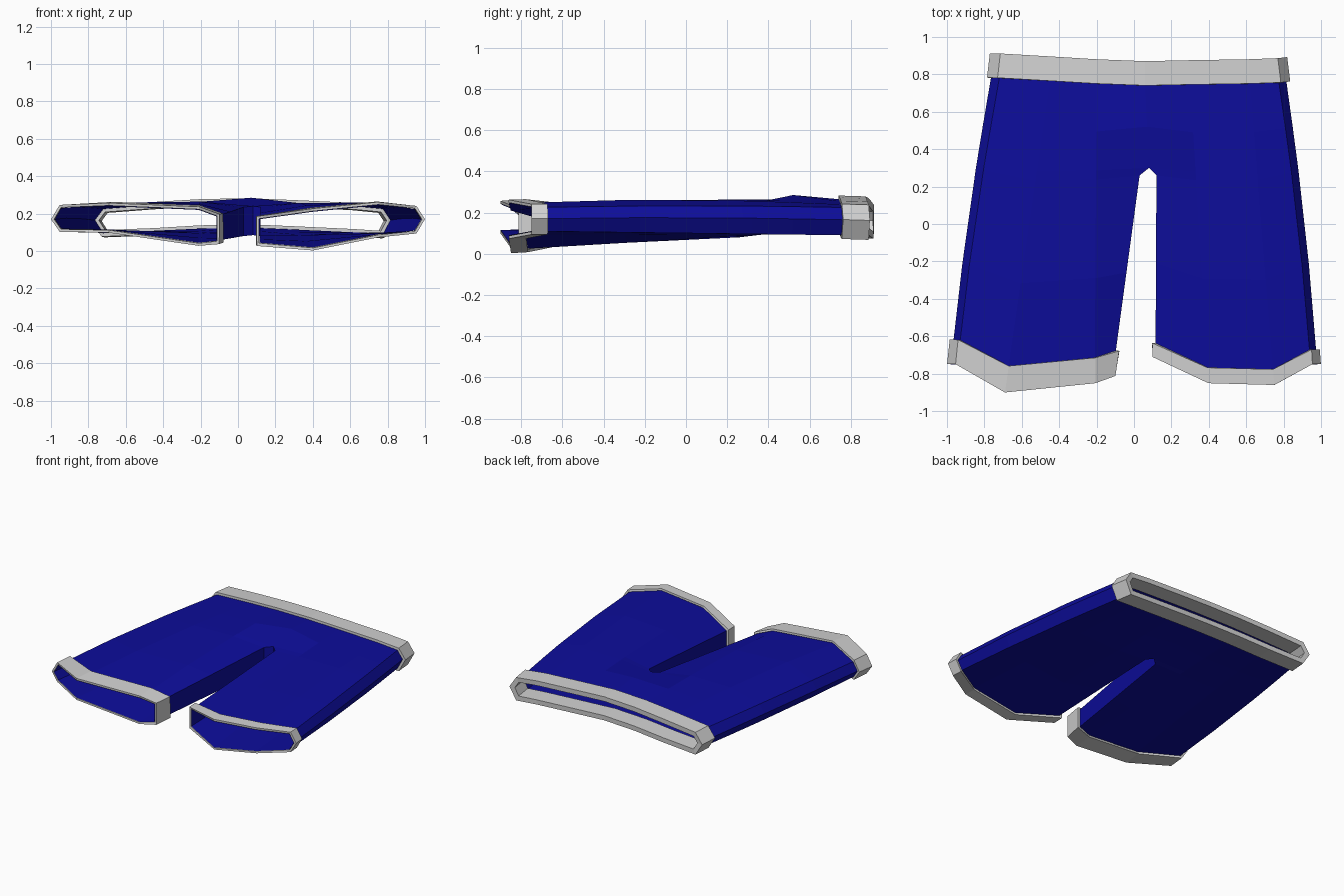
import bpy, bmesh
from math import sin, pi
from mathutils import Vector

cube = bpy.data.objects.get("Cube")
if cube:
    bpy.data.objects.remove(cube, do_unlink=True)


def material(name, rgb):
    m = bpy.data.materials.new(name)
    m.use_nodes = True
    m.diffuse_color = (*rgb, 1)
    m.node_tree.nodes["Principled BSDF"].inputs["Base Color"].default_value = (*rgb, 1)
    return m


BLUE = material("royal blue cloth", (0.004, 0.004, 0.33))
GREY = material("light grey trim", (0.64, 0.64, 0.64))

# Columns run from the outer seam to the inner seam: x, y, top z, bottom z
WAIST_MID = Vector((0.06, 0.74, 0.265, 0.125))
HEM = {
    "right": [(-.98, -.75, .17, .17), (-.945, -.75, .23, .12), (-.69, -.90, .24, .115),
              (-.21, -.85, .22, .045), (-.115, -.81, .185, .055)],
    "left": [(.98, -.75, .17, .17), (.945, -.75, .225, .11), (.75, -.86, .245, .09),
             (.40, -.85, .21, .02), (.115, -.71, .17, .045)],
}
WAIST = {
    "right": [(-.765, .78, .165, .165), (-.72, .78, .225, .095), (-.45, .765, .245, .105),
              (-.2, .75, .26, .12), WAIST_MID],
    "left": [(.815, .76, .165, .165), (.775, .755, .225, .09), (.62, .75, .24, .10),
             (.3, .745, .255, .115), WAIST_MID],
}
CROTCH_X = {"right": 0.03, "left": 0.12}
T_SIDE, T_CROTCH, T_SEAT = 0.68, 0.71, 0.84


def row(side, t):
    """Columns of one leg at fraction t from hem to waist."""
    cols = []
    for h, w in zip(HEM[side][:-1], WAIST[side][:-1]):
        p = Vector(h).lerp(Vector(w), t)
        p[2] += 0.02 * sin(pi * t)
        cols.append(p)
    sign = -1 if side == "right" else 1
    for p in cols[:2]:
        p[0] += sign * 0.015 * sin(pi * t)
        p[2] -= 0.012 * sin(pi * t)
    # The inner seam follows the leg opening up to the crotch, then the centre line
    knots = [(0, Vector(HEM[side][-1])),
             (T_SIDE, Vector((CROTCH_X[side], 0.26, 0.235, 0.08))),
             (T_CROTCH, Vector((0.08, 0.30, 0.24, 0.085))),
             (T_SEAT, Vector((0.07, 0.52, 0.285, 0.11))),
             (1, WAIST_MID)]
    for (t0, a), (t1, b) in zip(knots, knots[1:]):
        if t <= t1:
            cols.append(a.lerp(b, (t - t0) / (t1 - t0)))
            break
    return cols


def section(cols):
    """Points over the top to the outer seam and back underneath."""
    top = [Vector((p[0], p[1], p[2])) for p in reversed(cols)]
    under = [Vector((p[0], p[1], p[3])) for p in cols[1:]]
    return top + under


def loft(bm, rings, closed):
    """Join rings with quads; closed tells whether each span wraps around."""
    verts = [[bm.verts.new(p) for p in r] for r in rings]
    n = len(rings[0])
    for a, b, wrap in zip(verts, verts[1:], closed):
        for i in range(n if wrap else n - 1):
            j = (i + 1) % n
            bm.faces.new((a[i], a[j], b[j], b[i]))


def finish(bm, name, mat, lift=0):
    bmesh.ops.remove_doubles(bm, verts=bm.verts, dist=0.0005)
    bmesh.ops.recalc_face_normals(bm, faces=bm.faces)
    mid = sum((v.co for v in bm.verts), Vector()) / len(bm.verts)
    if sum((f.calc_center_median() - mid).dot(f.normal) * f.calc_area() for f in bm.faces) < 0:
        bmesh.ops.reverse_faces(bm, faces=bm.faces)
    bm.normal_update()
    for v in bm.verts:
        v.co += v.normal * lift
    mesh = bpy.data.meshes.new(name)
    bm.to_mesh(mesh)
    bm.free()
    mesh.materials.append(mat)
    obj = bpy.data.objects.new(name, mesh)
    bpy.context.collection.objects.link(obj)
    return obj


def thicken(obj, thickness, offset):
    mod = obj.modifiers.new("Thickness", "SOLIDIFY")
    mod.thickness = thickness
    mod.offset = offset
    mod.use_even_offset = True


# Cloth body: two legs meeting on the centre line
bm = bmesh.new()
steps = [0, 0.35, T_SIDE, T_CROTCH, T_SEAT, 1]
for side in HEM:
    loft(bm, [section(row(side, t)) for t in steps], [t < T_CROTCH for t in steps[:-1]])
finish(bm, "shorts_body", BLUE)

# Leg cuffs
for side, depth in (("right", 0.085), ("left", 0.052)):
    bm = bmesh.new()
    loft(bm, [section(row(side, t)) for t in (0, depth)], [True])
    thicken(finish(bm, side + "_cuff", GREY, 0.003), 0.014, 1)

# Waistband
right, left = row("right", 1), row("left", 1)
across = right + left[-2::-1]
ring = [Vector(p[:3]) for p in across]
ring += [Vector((p[0], p[1], p[3])) for p in across[-2:0:-1]]
back = [Vector((p.x * 0.98, p.y + 0.13, p.z - 0.004)) for p in ring]
bm = bmesh.new()
loft(bm, [ring, back], [True])
thicken(finish(bm, "waistband", GREY), 0.035, 0)
